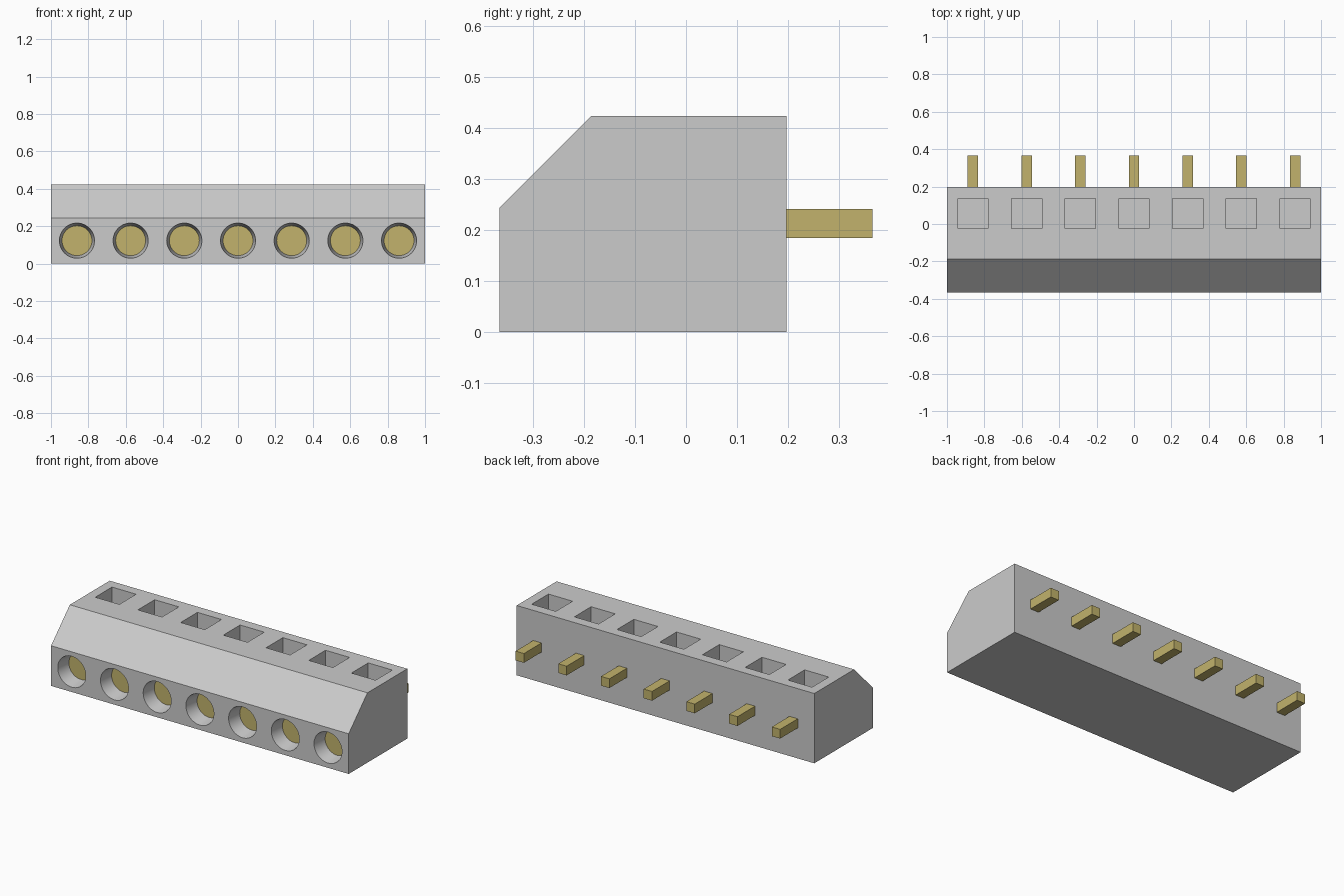
import bpy
import bmesh
import math
from mathutils import Matrix, Vector

if "Cube" in bpy.data.objects:
    bpy.data.objects.remove(bpy.data.objects["Cube"], do_unlink=True)

COUNT, PITCH = 7, 0.287
FRONT, BACK, TOP = -0.366, 0.197, 0.424
PORT_Z, PORT_R, SEAT_R, PORT_DEPTH = 0.123, 0.094, 0.08, 0.09
stations = [(i - (COUNT - 1) / 2) * PITCH for i in range(COUNT)]


def material(name, colour):
    mat = bpy.data.materials.new(name)
    mat.use_nodes = True
    mat.diffuse_color = colour
    mat.node_tree.nodes["Principled BSDF"].inputs["Base Color"].default_value = colour
    return mat


def finish(name, bm, mat):
    bmesh.ops.recalc_face_normals(bm, faces=bm.faces[:])
    mesh = bpy.data.meshes.new(name)
    bm.to_mesh(mesh)
    bm.free()
    mesh.materials.append(mat)
    obj = bpy.data.objects.new(name, mesh)
    bpy.context.collection.objects.link(obj)
    return obj


def add_box(bm, lo, hi):
    lo, hi = Vector(lo), Vector(hi)
    place = Matrix.Translation((lo + hi) / 2) @ Matrix.Diagonal((hi - lo).to_4d())
    place[3][3] = 1
    bmesh.ops.create_cube(bm, size=1, matrix=place)


def add_cone(bm, x, y0, y1, r0, r1):
    # Round section running along y from y0 to y1
    place = Matrix.Translation((x, (y0 + y1) / 2, PORT_Z)) @ Matrix.Rotation(-math.pi / 2, 4, "X")
    bmesh.ops.create_cone(bm, cap_ends=True, segments=48, radius1=r0, radius2=r1,
                          depth=y1 - y0, matrix=place)


grey = material("housing grey", (0.6, 0.6, 0.6, 1))
brass = material("contact brass", (0.54, 0.45, 0.15, 1))

# Housing: side profile with a sloped front shoulder, extruded across the width
bm = bmesh.new()
profile = [(FRONT, 0), (BACK, 0), (BACK, TOP), (-0.186, TOP), (FRONT, 0.244)]
side = bm.faces.new([bm.verts.new((-1, y, z)) for y, z in profile])
extruded = bmesh.ops.extrude_face_region(bm, geom=[side])["geom"]
bmesh.ops.translate(bm, vec=(2, 0, 0),
                    verts=[v for v in extruded if isinstance(v, bmesh.types.BMVert)])
housing = finish("housing", bm, grey)

# Cutters: tapered wire ports in front, square pockets in the top
bm = bmesh.new()
floor = FRONT + PORT_DEPTH
taper = PORT_R - SEAT_R
for x in stations:
    add_cone(bm, x, FRONT - PORT_DEPTH, floor, PORT_R + taper, SEAT_R)
    add_box(bm, (x - 0.081, -0.025, 0.25), (x + 0.081, 0.136, TOP + 0.1))
cutter = finish("opening_cutter", bm, grey)
cutter.hide_render = True

cut = housing.modifiers.new("openings", "BOOLEAN")
cut.operation = "DIFFERENCE"
cut.solver = "EXACT"
cut.object = cutter
bpy.context.view_layer.objects.active = housing
housing.select_set(True)
bpy.ops.object.modifier_apply(modifier=cut.name)
bpy.data.objects.remove(cutter, do_unlink=True)
bpy.ops.object.shade_smooth_by_angle(angle=math.radians(30))

# Brass contact discs on the port floors, and pins out of the back
for number, x in enumerate(stations, 1):
    bm = bmesh.new()
    add_cone(bm, x, floor - 0.003, floor + 0.003, SEAT_R, SEAT_R)
    finish(f"port_contact_{number}", bm, brass)
    bm = bmesh.new()
    add_box(bm, (x - 0.028, BACK - 0.02, 0.185), (x + 0.028, 0.366, 0.241))
    finish(f"back_pin_{number}", bm, brass)
